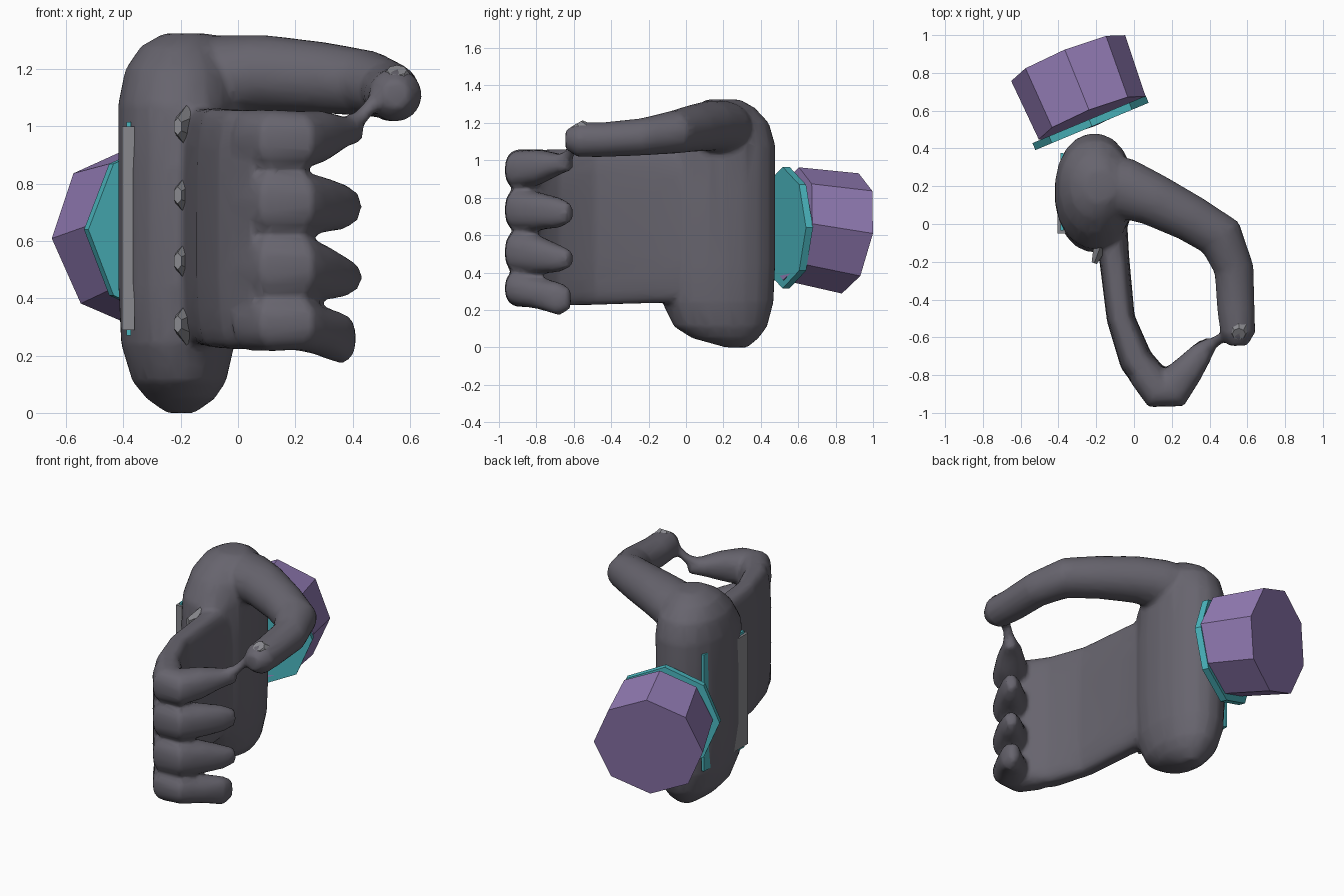
import bpy, bmesh, math
from mathutils import Vector

if "Cube" in bpy.data.objects:
    bpy.data.objects.remove(bpy.data.objects["Cube"])


def material(name, rgb):
    m = bpy.data.materials.new(name)
    m.diffuse_color = (*rgb, 1)
    m.use_nodes = True
    m.node_tree.nodes["Principled BSDF"].inputs["Base Color"].default_value = m.diffuse_color
    return m


GLOVE = material("dark grey glove", (0.135, 0.128, 0.155))
PURPLE = material("purple", (0.29, 0.20, 0.46))
TEAL = material("teal", (0.07, 0.47, 0.52))
METAL = material("light grey metal", (0.25, 0.25, 0.27))


def make_object(name, bm, mat):
    bmesh.ops.recalc_face_normals(bm, faces=bm.faces)
    me = bpy.data.meshes.new(name)
    bm.to_mesh(me)
    bm.free()
    me.materials.append(mat)
    ob = bpy.data.objects.new(name, me)
    bpy.context.collection.objects.link(ob)
    return ob


def loft(bm, rings):
    """Skin a list of (centre, u, v, power) superellipse rings into a closed tube."""
    n, loops = 20, []
    for c, u, v, p in rings:
        loop = []
        for i in range(n):
            a = 2 * math.pi * (i + 0.5) / n
            ca, sa = math.cos(a), math.sin(a)
            loop.append(bm.verts.new(c + u * math.copysign(abs(ca) ** p, ca)
                                     + v * math.copysign(abs(sa) ** p, sa)))
        loops.append(loop)
    for a, b in zip(loops, loops[1:]):
        for i in range(n):
            j = (i + 1) % n
            bm.faces.new((a[i], a[j], b[j], b[i]))
    bm.faces.new(loops[0][::-1])
    bm.faces.new(loops[-1])


def limb(bm, path, power=1.0):
    """Loft along a roughly level path of (x, y, z, half width, half height)."""
    pts = [Vector(p[:3]) for p in path]
    rings = []
    for i, p in enumerate(path):
        t = pts[min(i + 1, len(pts) - 1)] - pts[max(i - 1, 0)]
        side = Vector((t.y, -t.x, 0)).normalized()
        rings.append((pts[i], side * p[3], Vector((0, 0, p[4])), power))
    loft(bm, rings)


def prism(name, mat, centre, axis, r1, r2, depth, sides, scale=(1, 1), turn=0.0):
    """Straight or tapered prism along axis; local x stays level, scale squeezes the rings."""
    w = Vector(axis).normalized()
    u = Vector((0, 0, 1)).cross(w).normalized()
    v = w.cross(u)
    bm = bmesh.new()
    loops = []
    for r, d in ((r1, -depth / 2), (r2, depth / 2)):
        loops.append([bm.verts.new(Vector(centre) + w * d
                      + u * r * scale[0] * math.cos(turn + 2 * math.pi * i / sides)
                      + v * r * scale[1] * math.sin(turn + 2 * math.pi * i / sides))
                      for i in range(sides)])
    a, b = loops
    for i in range(sides):
        j = (i + 1) % sides
        bm.faces.new((a[i], a[j], b[j], b[i]))
    bm.faces.new(a[::-1])
    bm.faces.new(b)
    return make_object(name, bm, mat)


def box(name, mat, lo, hi):
    bm = bmesh.new()
    bmesh.ops.create_cube(bm, size=1)
    for v in bm.verts:
        v.co = Vector([(l + h) / 2 + c * (h - l) for l, h, c in zip(lo, hi, v.co)])
    return make_object(name, bm, mat)


# Glove: palm heel, joined fingers, separate fingertips and thumb
bm = bmesh.new()
palm = [(0.0, -0.20, 0.27, 0.05, 0.06), (0.05, -0.20, 0.21, 0.12, 0.18),
        (0.11, -0.205, 0.185, 0.165, 0.25), (0.24, -0.21, 0.17, 0.20, 0.30),
        (0.45, -0.21, 0.165, 0.21, 0.315), (0.85, -0.21, 0.165, 0.21, 0.315),
        (1.08, -0.21, 0.175, 0.21, 0.305), (1.20, -0.205, 0.195, 0.19, 0.25),
        (1.28, -0.20, 0.20, 0.14, 0.17), (1.325, -0.18, 0.20, 0.08, 0.09)]
loft(bm, [(Vector((x, y, z)), Vector((rx, 0, 0)), Vector((0, ry, 0)), 0.95)
          for z, x, y, rx, ry in palm])
limb(bm, [(-0.15, 0.10, 0.65, 0.11, 0.41), (-0.105, -0.18, 0.65, 0.08, 0.415),
          (-0.07, -0.50, 0.645, 0.075, 0.42), (0.01, -0.72, 0.64, 0.09, 0.42),
          (0.12, -0.86, 0.64, 0.095, 0.415)], 0.5)
# (base height, base half height, tip height, tip half height, tip x)
for z0, h0, z1, h1, tip in ((0.95, 0.11, 0.98, 0.035, 0.42), (0.735, 0.12, 0.72, 0.05, 0.41),
                            (0.51, 0.12, 0.475, 0.045, 0.41), (0.315, 0.10, 0.26, 0.055, 0.385)):
    zm = (z0 + z1) / 2
    limb(bm, [(0.05, -0.78, z0, 0.09, h0), (0.13, -0.885, z0, 0.10, h0),
              (0.20, -0.875, z0, 0.11, h0 * 0.95), (0.28, -0.78, zm, 0.085, h0 * 0.83),
              (0.36, -0.68, z1, 0.06, h1 * 1.6), (tip, -0.62, z1, 0.03, h1)], 0.85)
# Thread joining the first finger to the thumb
limb(bm, [(0.36, -0.68, 0.98, 0.05, 0.05), (0.42, -0.63, 1.02, 0.032, 0.036),
          (0.47, -0.60, 1.08, 0.03, 0.036), (0.53, -0.57, 1.11, 0.04, 0.05)])
limb(bm, [(-0.20, 0.22, 1.17, 0.16, 0.14), (-0.05, 0.19, 1.18, 0.16, 0.14),
          (0.10, 0.13, 1.185, 0.14, 0.135), (0.30, 0.03, 1.17, 0.125, 0.125),
          (0.46, -0.07, 1.15, 0.125, 0.115), (0.53, -0.24, 1.125, 0.105, 0.10),
          (0.54, -0.45, 1.11, 0.10, 0.093), (0.55, -0.58, 1.11, 0.092, 0.093),
          (0.55, -0.645, 1.11, 0.05, 0.05)])
glove = make_object("glove", bm, GLOVE)

# Fuse the glove pieces into one smooth skin
mod = glove.modifiers.new("fuse", 'REMESH')
mod.mode, mod.voxel_size = 'VOXEL', 0.016
mod = glove.modifiers.new("soften", 'SMOOTH')
mod.factor, mod.iterations = 0.5, 5
mod = glove.modifiers.new("simplify", 'DECIMATE')
mod.ratio = 0.12
bpy.context.view_layer.objects.active = glove
glove.select_set(True)
for name in [m.name for m in glove.modifiers]:
    bpy.ops.object.modifier_apply(modifier=name)
bpy.ops.object.shade_smooth()
glove.select_set(False)

# Eight-sided purple canister, tilted down behind its teal flange
prism("canister", PURPLE, (-0.285, 0.72, 0.635), (-0.37, 0.92, -0.15),
      0.305, 0.325, 0.345, 8)
prism("flange", TEAL, (-0.23, 0.535, 0.64), (-0.385, 0.923, 0), 0.325, 0.325, 0.04, 8)

# Back-of-hand plate with a teal strip running under it
box("hand_plate", METAL, (-0.405, -0.05, 0.29), (-0.362, 0.10, 1.0))
box("plate_backing", TEAL, (-0.39, -0.035, 0.27), (-0.373, 0.375, 1.015))

# Knuckle studs and thumb stud
for i, z in enumerate((0.31, 0.53, 0.76, 1.0)):
    prism(f"knuckle_stud_{i + 1}", METAL, (-0.195, -0.165, z), (-0.35, -0.93, 0),
          0.075, 0.03, 0.09, 6, (0.55, 1.0), math.pi / 6)
prism("thumb_stud", METAL, (0.555, -0.57, 1.175), (0, -0.5, 0.85), 0.068, 0.035, 0.05, 8)
